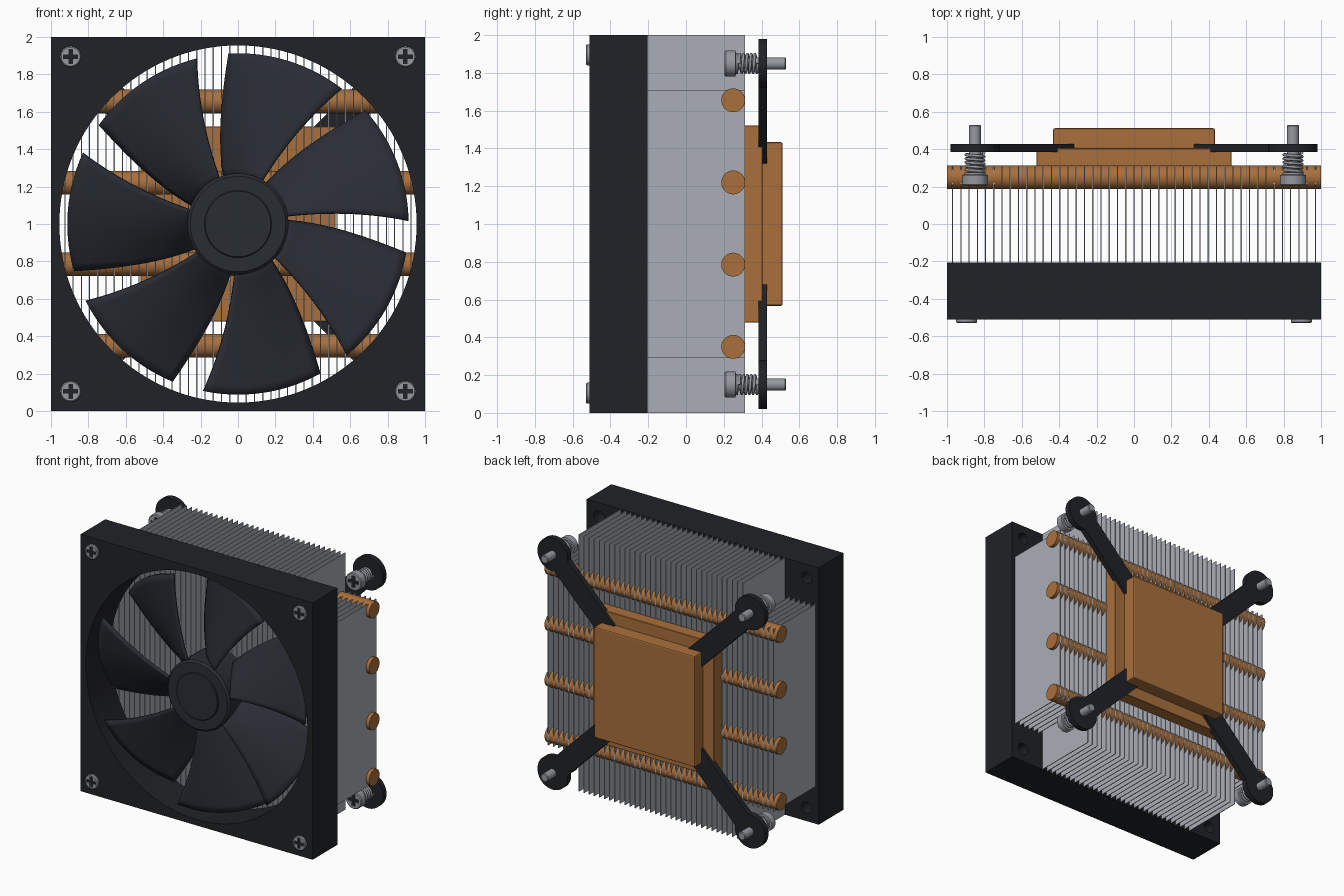
import bpy, bmesh
from math import sin, cos, pi, radians, sqrt

if "Cube" in bpy.data.objects:
    bpy.data.objects.remove(bpy.data.objects["Cube"])

def material(name, r, g, b):
    m = bpy.data.materials.new(name)
    m.diffuse_color = (r, g, b, 1)
    m.use_nodes = True
    m.node_tree.nodes["Principled BSDF"].inputs["Base Color"].default_value = m.diffuse_color
    return m

BLACK = material("black_plastic", 0.015, 0.016, 0.019)
BLADE = material("blade_plastic", 0.022, 0.026, 0.034)
COPPER = material("copper", 0.40, 0.16, 0.045)
METAL = material("fin_metal", 0.40, 0.43, 0.47)
STEEL = material("steel", 0.30, 0.32, 0.35)

def finish(name, bm, mat, smooth=True):
    bmesh.ops.recalc_face_normals(bm, faces=bm.faces[:])
    me = bpy.data.meshes.new(name)
    bm.to_mesh(me)
    bm.free()
    ob = bpy.data.objects.new(name, me)
    bpy.context.collection.objects.link(ob)
    if mat:
        me.materials.append(mat)
    if smooth:
        bpy.ops.object.select_all(action='DESELECT')
        ob.select_set(True)
        bpy.context.view_layer.objects.active = ob
        bpy.ops.object.shade_smooth_by_angle(angle=radians(35))
    return ob

def add_box(bm, x0, x1, y0, y1, z0, z1):
    prism(bm, [(x0, z0), (x1, z0), (x1, z1), (x0, z1)], y0, y1)

def prism(bm, pts, y0, y1):
    a = [bm.verts.new((x, y0, z)) for x, z in pts]
    b = [bm.verts.new((x, y1, z)) for x, z in pts]
    bm.faces.new(a)
    bm.faces.new(b[::-1])
    for i in range(len(a)):
        j = (i + 1) % len(a)
        bm.faces.new((a[i], b[i], b[j], a[j]))

def lathe(bm, profile, cx, cz, n=32):
    rings = [[bm.verts.new((cx + r * cos(2 * pi * i / n), y, cz + r * sin(2 * pi * i / n)))
              for i in range(n)] for r, y in profile]
    for a, b in zip(rings, rings[1:]):
        for i in range(n):
            j = (i + 1) % n
            bm.faces.new((a[i], a[j], b[j], b[i]))
    bm.faces.new(rings[0])
    bm.faces.new(rings[-1])

def cross(cx, cz, a, b):
    p = [(a, -b), (a, b), (b, b), (b, a), (-b, a), (-b, b),
         (-a, b), (-a, -b), (-b, -b), (-b, -a), (b, -a), (b, -b)]
    return [(cx + x, cz + z) for x, z in p]

def cut(ob, bm):
    c = finish("cutter", bm, None, False)
    c.hide_render = True
    m = ob.modifiers.new("cut", 'BOOLEAN')
    m.operation, m.solver, m.object = 'DIFFERENCE', 'EXACT', c
    bpy.ops.object.select_all(action='DESELECT')
    ob.select_set(True)
    bpy.context.view_layer.objects.active = ob
    bpy.ops.object.modifier_apply(modifier=m.name)
    bpy.data.objects.remove(c)
    bpy.ops.object.shade_smooth_by_angle(angle=radians(35))

CORNERS = [(sx, sz) for sx in (-1, 1) for sz in (-1, 1)]

# Fan frame with round opening and screw holes
bm = bmesh.new()
add_box(bm, -1, 1, -0.51, -0.205, 0, 2)
frame = finish("fan_frame", bm, BLACK, False)
bm = bmesh.new()
lathe(bm, [(0.955, -0.7), (0.955, 0)], 0, 1, 128)
for sx, sz in CORNERS:
    lathe(bm, [(0.045, -0.7), (0.045, 0)], sx * 0.895, 1 + sz * 0.895, 24)
cut(frame, bm)

# Hub
bm = bmesh.new()
lathe(bm, [(0.175, -0.505), (0.18, -0.5), (0.18, -0.495), (0.255, -0.495),
           (0.27, -0.48), (0.27, -0.22)], 0, 1, 64)
finish("fan_hub", bm, BLADE)

# Seven swept, pitched blades
def quad(r, a, b, c):
    p, q, s = 0.25, 0.58, 0.912
    return (a * (r - q) * (r - s) / ((p - q) * (p - s)) + b * (r - p) * (r - s) / ((q - p) * (q - s))
            + c * (r - p) * (r - q) / ((s - p) * (s - q)))

bm = bmesh.new()
N = 14
for k in range(7):
    grid = []
    for i in range(N + 1):
        r = 0.25 + (0.912 - 0.25) * i / N
        front, back = quad(r, 61, 57, 52.5), quad(r, 106.5, 98.6, 93)
        row = []
        for j in range(N + 1):
            t = j / N
            a = radians(front + (back - front) * t + k * 360 / 7)
            y = -0.475 + 0.2 * t - 0.03 * sin(pi * t)
            row.append(bm.verts.new((r * cos(a), y, 1 + r * sin(a))))
        grid.append(row)
    for i in range(N):
        for j in range(N):
            bm.faces.new((grid[i][j], grid[i + 1][j], grid[i + 1][j + 1], grid[i][j + 1]))
blades = finish("fan_blades", bm, BLADE)
m = blades.modifiers.new("thickness", 'SOLIDIFY')
m.thickness, m.offset = 0.018, 0

# Fin stack, outer fins shortened to clear the corners
bm = bmesh.new()
for i in range(45):
    x = -0.97 + 1.94 * i / 44
    h = 1.0 if abs(x) < 0.715 else 0.71
    add_box(bm, x - 0.003, x + 0.003, -0.205, 0.313, 1 - h, 1 + h)
finish("cooling_fins", bm, METAL, False)

# Heat pipes
for i in range(4):
    bpy.ops.mesh.primitive_cylinder_add(vertices=48, radius=0.063, depth=2,
                                        location=(0, 0.25, 0.35 + 0.435 * i), rotation=(0, pi / 2, 0))
    ob = bpy.context.object
    ob.name = "heat_pipe"
    ob.data.materials.append(COPPER)
    bpy.ops.object.shade_smooth_by_angle(angle=radians(35))

# Base block and contact plate
for name, h, y0, y1 in (("base_block", 0.522, 0.305, 0.405), ("contact_plate", 0.433, 0.4, 0.512)):
    bm = bmesh.new()
    add_box(bm, -h, h, y0, y1, 1 - h, 1 + h)
    ob = finish(name, bm, COPPER, False)
    m = ob.modifiers.new("bevel", 'BEVEL')
    m.width, m.segments = (0.01, 2) if name == "contact_plate" else (0.003, 1)

# Mounting arms with round ends and a thinner inner tongue
bm = bmesh.new()
D, W, R = 0.85 * sqrt(2), 0.08, 0.13
arc = [(D + R * cos(radians(a)), R * sin(radians(a))) for a in range(-142, 143, 4)]
thick = [(0.63, -W)] + arc + [(0.63, W)]
thin = [(0.515, -W), (0.635, -W), (0.635, W), (0.515, W)]
for sx, sz in CORNERS:
    for shape, y0, y1 in ((thick, 0.384, 0.428), (thin, 0.4, 0.4275)):
        prism(bm, [(sx * (d - w) / sqrt(2), 1 + sz * (d + w) / sqrt(2)) for d, w in shape], y0, y1)
finish("mounting_arms", bm, BLACK)

# Cross-head screws: four on the fan frame, four on the mounting arms
def screw(name, profile, cx, cz, y, a):
    bm = bmesh.new()
    lathe(bm, profile, cx, cz)
    ob = finish(name, bm, STEEL)
    bm = bmesh.new()
    prism(bm, cross(cx, cz, a, a * 0.3), y - 0.05, y + 0.014)
    cut(ob, bm)
    bm = bmesh.new()
    prism(bm, cross(cx, cz, a, a * 0.3), y + 0.008, y + 0.016)
    finish(name + "_recess", bm, BLACK, False)

for sx, sz in CORNERS:
    screw("fan_screw", [(0.05, -0.53), (0.056, -0.524), (0.056, -0.51), (0.03, -0.509), (0.03, -0.3)],
          sx * 0.895, 1 + sz * 0.895, -0.53, 0.04)
    cx, cz = sx * 0.85, 1 + sz * 0.85
    screw("mounting_screw", [(0.063, 0.205), (0.069, 0.211), (0.069, 0.262), (0.056, 0.264), (0.056, 0.276),
                             (0.032, 0.277), (0.032, 0.525), (0.027, 0.53)], cx, cz, 0.205, 0.045)
    # Spring around the screw
    cu = bpy.data.curves.new("spring", 'CURVE')
    cu.dimensions, cu.bevel_depth, cu.bevel_resolution = '3D', 0.008, 2
    sp = cu.splines.new('POLY')
    steps = 5 * 24
    sp.points.add(steps)
    for i, p in enumerate(sp.points):
        a = 2 * pi * i / 24
        p.co = (cx + 0.048 * cos(a), 0.28 + 0.1 * i / steps, cz + 0.048 * sin(a), 1)
    cu.use_fill_caps = True
    cu.materials.append(STEEL)
    ob = bpy.data.objects.new("spring", cu)
    bpy.context.collection.objects.link(ob)
    bpy.ops.object.select_all(action='DESELECT')
    ob.select_set(True)
    bpy.context.view_layer.objects.active = ob
    bpy.ops.object.convert(target='MESH')
